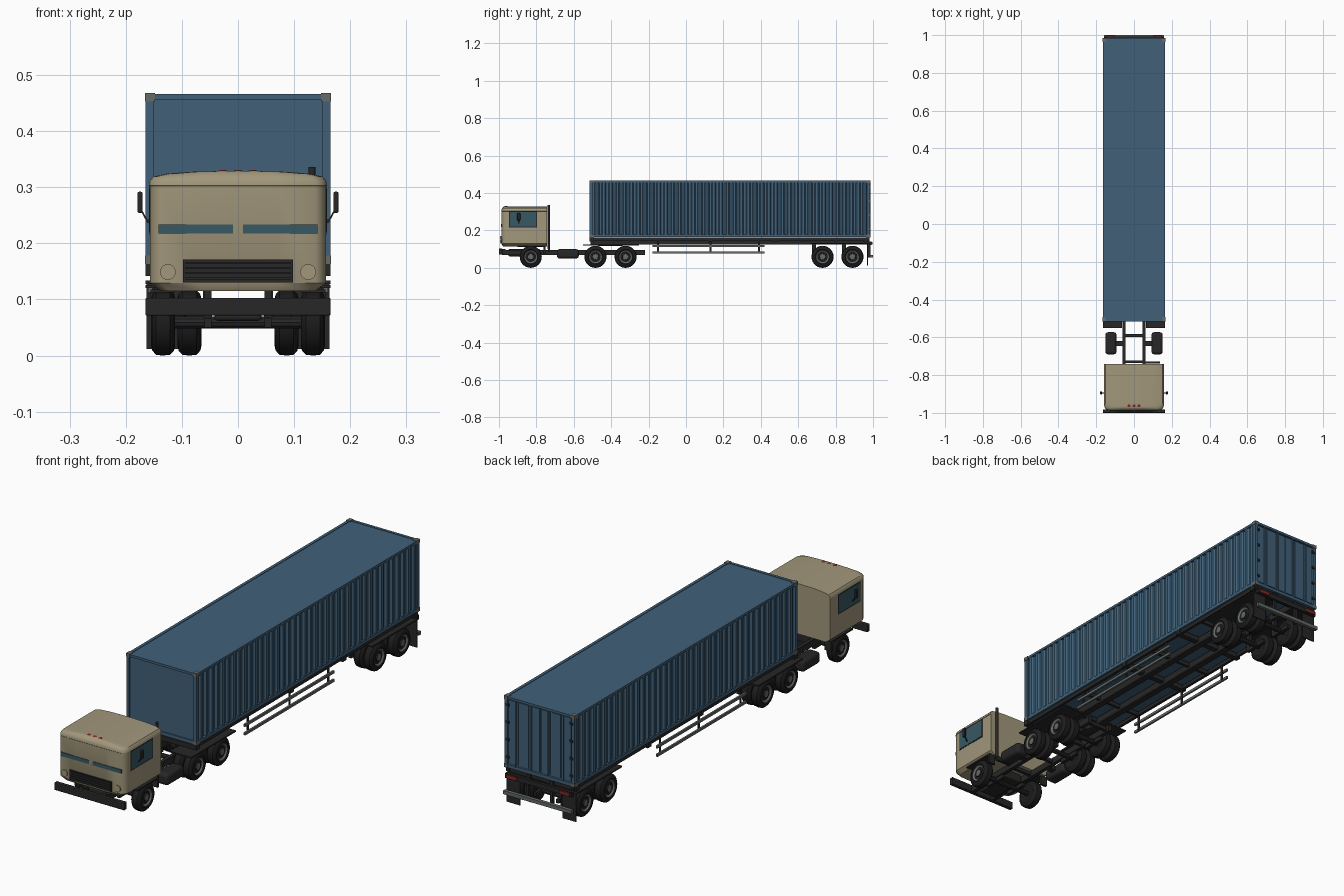
import bpy, bmesh, math
from mathutils import Vector

if "Cube" in bpy.data.objects:
    bpy.data.objects.remove(bpy.data.objects["Cube"])


def material(name, rgb):
    m = bpy.data.materials.new(name)
    m.diffuse_color = (*rgb, 1)
    m.use_nodes = True
    m.node_tree.nodes["Principled BSDF"].inputs["Base Color"].default_value = m.diffuse_color
    return m


BLUE = material("container_blue", (0.052, 0.118, 0.19))
TAN = material("cab_tan", (0.36, 0.31, 0.2))
DARK = material("chassis_dark", (0.02, 0.02, 0.021))
RUBBER = material("tyre_black", (0.012, 0.012, 0.013))
GREY = material("metal_grey", (0.13, 0.145, 0.135))
GLASS = material("window_glass", (0.04, 0.098, 0.125))
RED = material("lamp_red", (0.25, 0.02, 0.018))


def finish(name, verts, faces, mats, mirror=False, bevel=0, rule=None):
    me = bpy.data.meshes.new(name)
    me.from_pydata(verts, [], faces)
    bm = bmesh.new()
    bm.from_mesh(me)
    bmesh.ops.recalc_face_normals(bm, faces=bm.faces)
    bm.to_mesh(me)
    bm.free()
    for m in mats:
        me.materials.append(m)
    if rule:
        for p in me.polygons:
            p.material_index = rule(p)
    ob = bpy.data.objects.new(name, me)
    bpy.context.collection.objects.link(ob)
    if bevel:
        b = ob.modifiers.new("bevel", 'BEVEL')
        b.width, b.segments = bevel, 3
    if mirror:
        ob.modifiers.new("mirror", 'MIRROR')
    return ob


def loft(name, rings, mat, **kw):
    """Closed skin over equal-length rings of points."""
    n = len(rings[0])
    verts = [p for r in rings for p in r]
    faces = [(i * n + j, i * n + (j + 1) % n, (i + 1) * n + (j + 1) % n, (i + 1) * n + j)
             for i in range(len(rings) - 1) for j in range(n)]
    faces += [tuple(range(n)), tuple(range(len(verts) - n, len(verts)))]
    return finish(name, verts, faces, mat if isinstance(mat, list) else [mat], **kw)


def box(name, x, y, z, mat, **kw):
    """Box from (min, max) ranges."""
    return loft(name, [[(x[0], y[0], k), (x[1], y[0], k), (x[1], y[1], k), (x[0], y[1], k)]
                       for k in z], mat, **kw)


def lathe(name, axis, centre, profile, mat, n=24, **kw):
    """Turn (position along axis, radius) points about the x, y or z axis."""
    rings = []
    for a, r in profile:
        ring = []
        for i in range(n):
            t = 2 * math.pi * i / n
            o = [r * math.cos(t), r * math.sin(t)]
            o.insert("xyz".index(axis), a)
            ring.append(tuple(Vector(centre) + Vector(o)))
        rings.append(ring)
    return loft(name, rings, mat, **kw)


def rod(name, axis, centre, half, r, mat, n=10, **kw):
    return lathe(name, axis, centre, [(-half, r), (half, r)], mat, n, **kw)


# ---- Shipping container ----
Y0, Y1, Z0, Z1 = -0.515, 0.985, 0.164, 0.467
RIBS = 40
step = (Y1 - Y0 - 0.03) / RIBS
outline = [(0.148, Y0 + 0.015)]
for i in range(RIBS):
    y = Y0 + 0.015 + i * step
    outline += [(0.155, y), (0.155, y + 0.3 * step), (0.163, y + 0.48 * step), (0.163, y + 0.82 * step)]
outline += [(0.155, Y1 - 0.015), (0.148, Y1 - 0.015)]
loft("corrugated_side", [[(x, y, z) for x, y in outline] for z in (Z0 + 0.01, Z1 - 0.008)],
     BLUE, mirror=True)
box("container_roof", (-0.16, 0.16), (Y0 + 0.004, Y1 - 0.004), (Z1 - 0.012, Z1 - 0.003), BLUE)
box("container_floor", (-0.16, 0.16), (Y0 + 0.004, Y1 - 0.006), (Z0 + 0.004, Z0 + 0.012), BLUE)
box("front_wall", (-0.152, 0.152), (Y0 + 0.005, Y0 + 0.012), (Z0, Z1 - 0.005), BLUE)
for label, z in (("bottom", (Z0, Z0 + 0.014)), ("top", (Z1 - 0.011, Z1 - 0.001))):
    box(label + "_side_rail", (0.152, 0.1645), (Y0 + 0.01, Y1 - 0.01), z, BLUE, mirror=True)
    for end, y in (("front", (Y0, Y0 + 0.012)), ("rear", (Y1 - 0.012, Y1))):
        box(f"{label}_{end}_rail", (-0.15, 0.15), y, z, BLUE)
for end, y in (("front", (Y0, Y0 + 0.016)), ("rear", (Y1 - 0.016, Y1))):
    box(end + "_corner_post", (0.151, 0.1645), y, (Z0, Z1), BLUE, mirror=True)
for y in ((Y0 - 0.001, Y0 + 0.022), (Y1 - 0.022, Y1 + 0.001)):
    for z in ((Z0 - 0.001, Z0 + 0.014), (Z1 - 0.014, Z1 + 0.001)):
        box("corner_casting", (0.148, 0.166), y, z, GREY, mirror=True)

# ---- Rear doors ----
box("door", (0.001, 0.151), (Y1 - 0.014, Y1 - 0.009), (Z0 + 0.012, Z1 - 0.01), BLUE, mirror=True)
for x in (0.004, 0.055, 0.104):
    box("door_panel", (x, x + 0.042), (Y1 - 0.01, Y1 - 0.005), (Z0 + 0.02, Z1 - 0.016), BLUE, mirror=True)
for x in (0.04, 0.112):
    rod("lock_rod", 'z', (x, Y1 - 0.002, (Z0 + Z1) / 2), 0.142, 0.0028, BLUE, 8, mirror=True)
for i in range(4):
    z = Z0 + 0.04 + i * 0.074
    box("door_hinge", (0.143, 0.158), (Y1 - 0.004, Y1 + 0.002), (z, z + 0.01), DARK, mirror=True)

# ---- Trailer frame ----
box("trailer_beam", (0.045, 0.062), (-0.51, 0.982), (0.128, 0.16), DARK, mirror=True)
box("beam_flange", (0.04, 0.067), (-0.51, 0.982), (0.124, 0.13), DARK, mirror=True)
for y in (-0.505, 0.13, 0.48, 0.962):
    box("bolster", (-0.165, 0.165), (y - 0.012, y + 0.012), (0.142, 0.163), DARK)
for y in (-0.3, -0.15, 0.3, 0.62, 0.8):
    box("crossmember", (-0.15, 0.15), (y - 0.006, y + 0.006), (0.142, 0.16), DARK)
box("trailer_outer_rail", (0.146, 0.158), (-0.51, 0.98), (0.146, 0.162), DARK, mirror=True)
box("fifth_wheel", (-0.06, 0.06), (-0.47, -0.34), (0.117, 0.125), DARK)
for z in (0.082, 0.118):
    box("side_guard_rail", (0.152, 0.16), (-0.18, 0.42), (z - 0.006, z + 0.005), GREY, mirror=True)
for y in (-0.15, 0.13, 0.39):
    box("side_guard_post", (0.149, 0.153), (y - 0.005, y + 0.005), (0.08, 0.15), DARK, mirror=True)

# ---- Fenders, flaps and tail ----
for label, y, z in (("tractor", (-0.55, -0.25), 0.12), ("trailer", (0.665, 0.975), 0.128)):
    box(label + "_fender", (0.064, 0.165), y, (z, z + 0.006), DARK, mirror=True)
box("trailer_mudflap", (0.1, 0.163), (0.968, 0.973), (0.012, 0.13), DARK, mirror=True)
box("tail_lamp_bar", (-0.157, 0.157), (0.98, 0.992), (0.122, 0.142), DARK)
box("tail_lamp", (0.1, 0.148), (0.99, 0.997), (0.125, 0.139), RED, mirror=True)
box("under_run_bar", (-0.16, 0.16), (0.985, 1.0), (0.055, 0.07), GREY)
box("under_run_strut", (0.05, 0.062), (0.972, 0.986), (0.055, 0.128), DARK, mirror=True)

# ---- Tractor chassis ----
box("chassis_rail", (0.046, 0.062), (-0.97, -0.22), (0.068, 0.096), DARK, mirror=True)
for y in (-0.93, -0.73, -0.59, -0.4, -0.24):
    box("chassis_crossbar", (-0.05, 0.05), (y - 0.007, y + 0.007), (0.074, 0.09), DARK)
box("engine", (-0.042, 0.042), (-0.95, -0.78), (0.062, 0.1), DARK, bevel=0.006)
box("bumper", (-0.165, 0.165), (-1.0, -0.982), (0.071, 0.103), DARK, bevel=0.003)
box("bumper_bracket", (0.046, 0.062), (-0.985, -0.965), (0.068, 0.1), DARK, mirror=True)
box("fuel_tank", (0.093, 0.152), (-0.69, -0.573), (0.05, 0.1), DARK, mirror=True, bevel=0.014)
box("tank_bracket", (0.055, 0.1), (-0.645, -0.62), (0.07, 0.09), DARK, mirror=True)
box("front_mudguard", (0.112, 0.156), (-0.9, -0.755), (0.112, 0.118), DARK, mirror=True)
box("cab_step", (0.125, 0.156), (-0.762, -0.752), (0.075, 0.118), DARK, mirror=True)
rod("exhaust_stack", 'z', (0.132, -0.733, 0.218), 0.118, 0.0065, DARK, 14)
box("exhaust_bracket", (0.06, 0.135), (-0.738, -0.728), (0.085, 0.1), DARK)

# ---- Wheels ----
TYRE = [(0.004, 0.03), (0.0, 0.04), (0.002, 0.05), (0.009, 0.0575), (0.022, 0.059),
        (0.034, 0.0575), (0.041, 0.05), (0.043, 0.04), (0.039, 0.034), (0.036, 0.03)]
HUB = [(0.005, 0.033), (0.04, 0.034), (0.037, 0.031), (0.032, 0.017), (0.041, 0.015), (0.042, 0.008)]
for label, y, dual in (("steer", -0.83, False), ("drive", -0.484, True), ("drive", -0.323, True),
                       ("trailer", 0.73, True), ("trailer", 0.89, True)):
    for x in ((0.065, 0.112) if dual else (0.112,)):
        lathe(label + "_tyre", 'x', (x, y, 0.059), TYRE, RUBBER, 28, mirror=True)
        lathe(label + "_rim", 'x', (x, y, 0.059), HUB, [GREY, DARK], mirror=True,
              rule=lambda p, y=y: int(math.hypot(p.center.y - y, p.center.z - 0.059) < 0.0165
                                      and abs(p.normal.x) < 0.5))
    rod(label + "_axle", 'x', (0, y, 0.059), 0.115, 0.011, DARK)
    box(label + "_spring", (0.047, 0.06), (y - 0.05, y + 0.05), (0.05, 0.066), DARK, mirror=True)
    if label == "trailer":
        box("axle_hanger", (0.047, 0.06), (y - 0.055, y - 0.035), (0.05, 0.128), DARK, mirror=True)

# ---- Cab: rounded plan lofted upward into a domed roof ----
REAR = -0.742
half = [(0.157, REAR), (0.157, -0.955), (0.155, -0.967), (0.149, -0.978), (0.138, -0.985), (0.07, -0.987)]
plan = half + [(-x, y) for x, y in reversed(half)]
LEVELS = [(0.115, 0.88, 0.965), (0.129, 1, 1), (0.302, 1, 1), (0.303, 1.012, 1.003), (0.312, 1, 1),
          (0.319, 0.96, 0.985), (0.324, 0.82, 0.965), (0.3275, 0.55, 0.95), (0.329, 0.15, 0.935)]
loft("cab", [[(x * sx, REAR + (y - REAR) * sy, z) for x, y in plan] for z, sx, sy in LEVELS], TAN)
box("windscreen_half", (0.009, 0.142), (-0.989, -0.983), (0.218, 0.234), GLASS, mirror=True)
box("side_window_frame", (0.155, 0.1578), (-0.946, -0.797), (0.216, 0.303), DARK, mirror=True)
box("side_window", (0.155, 0.1588), (-0.941, -0.802), (0.221, 0.298), GLASS, mirror=True)
box("grille", (-0.098, 0.098), (-0.992, -0.983), (0.13, 0.171), DARK)
for i in range(4):
    z = 0.136 + i * 0.009
    box("grille_slat", (-0.094, 0.094), (-0.995, -0.991), (z, z + 0.004), DARK)
rod("headlamp", 'y', (0.125, -0.986, 0.149), 0.004, 0.014, TAN, 24, mirror=True)
for x in (-0.027, 0, 0.027):
    lathe("marker_lamp", 'z', (x, -0.962, 0.322), [(0, 0.009), (0.007, 0.008), (0.009, 0.004)], RED, 12)

# ---- Mirrors ----
box("mirror_housing", (0.17, 0.179), (-0.903, -0.886), (0.254, 0.292), DARK, mirror=True, bevel=0.003)
loft("mirror_arm", [[(x, y, z + d) for y, d in ((-0.897, -0.003), (-0.891, -0.003), (-0.891, 0.003), (-0.897, 0.003))]
                    for x, z in ((0.155, 0.238), (0.162, 0.24), (0.174, 0.262))], DARK, mirror=True)

# ---- Shading ----
bpy.ops.object.select_all(action='SELECT')
bpy.context.view_layer.objects.active = bpy.context.selected_objects[0]
bpy.ops.object.shade_smooth_by_angle(angle=math.radians(32))
